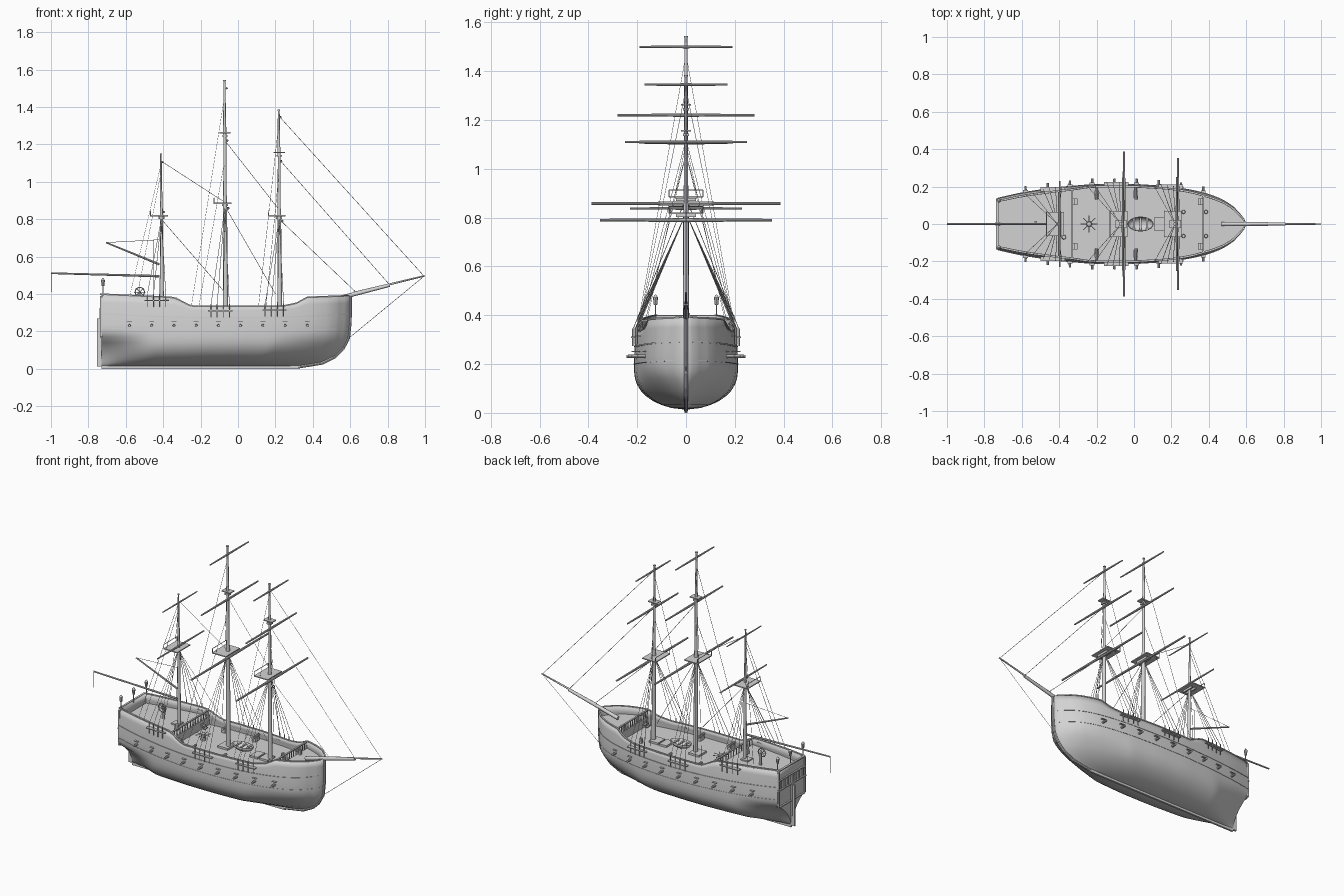
import bpy, bmesh, math
from mathutils import Vector

cube = bpy.data.objects.get("Cube")
if cube:
    bpy.data.objects.remove(cube, do_unlink=True)

grey = bpy.data.materials.new("light_grey")
grey.use_nodes = True
grey.diffuse_color = (0.65, 0.65, 0.65, 1)
grey.node_tree.nodes["Principled BSDF"].inputs["Base Color"].default_value = (0.65, 0.65, 0.65, 1)


# ---------- helpers ----------
def finish(name, bm, smooth=True):
    bmesh.ops.recalc_face_normals(bm, faces=bm.faces)
    me = bpy.data.meshes.new(name)
    bm.to_mesh(me)
    bm.free()
    me.materials.append(grey)
    ob = bpy.data.objects.new(name, me)
    bpy.context.collection.objects.link(ob)
    if smooth:
        bpy.ops.object.select_all(action='DESELECT')
        ob.select_set(True)
        bpy.context.view_layer.objects.active = ob
        bpy.ops.object.shade_smooth_by_angle(angle=math.radians(40))
    return ob


def tubes(name, rods, sides=8):
    """Rods given as (start, end, start radius, end radius)."""
    bm = bmesh.new()
    for p, q, r1, r2 in rods:
        p, q = Vector(p), Vector(q)
        d = q - p
        made = bmesh.ops.create_cone(bm, cap_ends=True, segments=sides, radius1=r1, radius2=r2, depth=d.length)
        rot = d.to_track_quat('Z', 'Y').to_matrix()
        for v in made['verts']:
            v.co = rot @ v.co + (p + q) / 2
    return finish(name, bm)


def boxes(name, items):
    """Boxes given as (centre, size)."""
    bm = bmesh.new()
    for c, s in items:
        for v in bmesh.ops.create_cube(bm, size=1)['verts']:
            v.co = Vector([c[i] + v.co[i] * s[i] for i in range(3)])
    return finish(name, bm, False)


def lerp(pts, x):
    if x <= pts[0][0]:
        return pts[0][1]
    for (a, fa), (b, fb) in zip(pts, pts[1:]):
        if x <= b:
            return fa + (fb - fa) * (x - a) / (b - a)
    return pts[-1][1]


def clamp(t):
    return max(0.0, min(1.0, t))


# ---------- hull shape ----------
STERN, BOW = -0.73, 0.597
PLAN = [(-.73, .138), (-.6, .168), (-.4, .197), (-.2, .213), (0, .213), (.2, .2),
        (.35, .175), (.45, .145), (.53, .1), (.575, .055), (.597, .012)]
SHEER = [(-.73, .4), (-.35, .383), (-.32, .372), (-.25, .335), (.23, .335), (.31, .35), (.37, .383), (.6, .392)]
STEM = [(.012, .33), (.035, .45), (.07, .52), (.11, .56), (.16, .588), (.25, BOW), (.4, BOW)]
BASE = .013


def half_beam(x, z):
    u = clamp((x - STERN) / (lerp(STEM, z) - STERN))
    xr = STERN + u * (BOW - STERN)
    d = min(.04, BOW - xr, xr - STERN)
    plan = (lerp(PLAN, xr - d) + lerp(PLAN, xr) + lerp(PLAN, xr + d)) / 3
    t = clamp((z - BASE) / .167)
    full = (1 - (1 - t) ** 2.4) ** .55
    aft, fore = clamp((-.45 - xr) / .28) ** 1.3, clamp((xr - .2) / .4)
    sec = full + .9 * aft * (t ** 2.2 - full) + fore * (t ** .8 - full)
    return plan * sec * (1 - .1 * clamp((z - .2) / .2) ** 2)


def sheer(x):
    return lerp(SHEER, x)


# hull shell: rows of waterlines lofted from stern to stem
LOW = [BASE, .02, .033, .05, .07, .09, .115, .14, .17, .2, .235, .27]
stations = [1 - (1 - i / 56) ** 1.3 for i in range(57)]
bm = bmesh.new()
sides = []
for s in (1, -1):
    grid = []
    for u in stations:
        col = []
        for k in range(len(LOW) + 3):
            top = k - len(LOW) + 1
            z = LOW[min(k, len(LOW) - 1)]
            x = STERN + u * (lerp(STEM, z) - STERN)
            if top > 0:
                z += (sheer(x) - z) * top / 3
            col.append(bm.verts.new((x, s * half_beam(x, z), z)))
        grid.append(col)
    sides.append(grid)
    for a, b in zip(grid, grid[1:]):
        for k in range(len(a) - 1):
            bm.faces.new((a[k], b[k], b[k + 1], a[k + 1]))
for end in (0, -1):  # transom and stem closure
    a, b = sides[0][end], sides[1][end]
    for k in range(len(a) - 1):
        bm.faces.new((a[k], a[k + 1], b[k + 1], b[k]))
bmesh.ops.remove_doubles(bm, verts=bm.verts, dist=.0002)
hull = finish("hull", bm)
sol = hull.modifiers.new("planking", 'SOLIDIFY')
sol.thickness = .008
sol.offset = -1


# decks with bulkheads at the breaks
def deck(name, x0, x1, z, drop=.02):
    bm = bmesh.new()
    prev = None
    for i in range(25):
        x = x0 + (x1 - x0) * i / 24
        y = max(half_beam(x, z) - .004, .002)
        row = [bm.verts.new((x, sy * y, zz)) for sy, zz in ((-1, z), (1, z), (1, z - drop), (-1, z - drop))]
        if prev:
            for k in range(4):
                bm.faces.new((prev[k], row[k], row[(k + 1) % 4], prev[(k + 1) % 4]))
        else:
            bm.faces.new(row)
        prev = row
    bm.faces.new(prev)
    finish(name, bm, False)


WAIST, UPPER = .285, .338
deck("waist_deck", -.34, .38, WAIST)
deck("quarter_deck", -.726, -.33, UPPER, .07)
deck("fore_deck", .37, .592, UPPER, .07)


# strips following the hull side: wales and rail caps
def strip(name, x0, x1, zfun, w, h):
    bm = bmesh.new()
    for s in (1, -1):
        prev = None
        for i in range(49):
            x = x0 + (x1 - x0) * i / 48
            z = zfun(x)
            y = half_beam(x, z)
            row = [bm.verts.new((x, s * max(y + a, 0), z + b)) for a, b in
                   ((-.007, -h), (w, -h), (w, h), (-.007, h))]
            if prev:
                for k in range(4):
                    bm.faces.new((prev[k], row[k], row[(k + 1) % 4], prev[(k + 1) % 4]))
            prev = row
    finish(name, bm, False)


strip("rail_cap", STERN, .59, sheer, .003, .003)
strip("upper_wale", STERN, .59, lambda x: .272 + .05 * (x + .05) ** 2, .003, .003)
strip("lower_wale", STERN, .585, lambda x: .2 + .04 * (x + .05) ** 2, .002, .002)

# keel, stem and rudder
boxes("keel", [((-.2, 0, .009), (1.06, .012, .018))])
stem = [(.32, .009), (.45, .03), (.52, .065), (.56, .105), (.59, .16), (.6, .25), (.601, .39)]
tubes("stem_post", [((a, 0, b), (c, 0, d), .008, .008) for (a, b), (c, d) in zip(stem, stem[1:])])
boxes("rudder", [((-.742, 0, .14), (.026, .012, .255)), ((-.735, 0, .2), (.012, .02, .25))])

# stern gallery: mouldings, window frames and top rail
gallery = [((-.733, 0, z), (.012, 2 * half_beam(-.73, z), .007)) for z in (.17, .275, .335, .398)]
gallery += [((-.733, y * .035, .305), (.008, .005, .06)) for y in range(-3, 4)]
gallery += [((-.732, s * .128, .28), (.012, .01, .22)) for s in (1, -1)]
boxes("stern_gallery", gallery)

# masts: (x, foot, platform height, platform half width, crosstree height, top, radius)
MASTS = {"mizzen": (-.41, .33, .818, .065, None, 1.152, .010),
         "main": (-.07, .28, .885, .07, 1.262, 1.545, .0135),
         "fore": (.22, .28, .818, .07, 1.157, 1.385, .0125)}
for name, (x, foot, pz, pw, cz, top, r) in MASTS.items():
    mid = cz or pz + .1
    tubes(name + "_mast", [((x + .004, 0, foot), (x, 0, pz + .04), r, r * .8),
                           ((x, 0, pz), (x, 0, mid + .03), r * .7, r * .55),
                           ((x - .002, 0, mid - .02), (x - .002, 0, top), r * .6, r * .4),
                           ((x - .002, 0, top - .006), (x - .002, 0, top), r * .6, r * .6)], 12)
    boxes(name + "_top_platform", [((x - .013, 0, pz), (.095, 2 * pw, .006)),
                                   ((x + .012, 0, pz - .01), (.008, 1.2 * pw, .012)),
                                   ((x - .012, 0, pz - .01), (.008, 1.2 * pw, .012))])
    rails = [((x - .058, s * pw, pz), (x - .058, s * pw, pz + .028), .002, .002) for s in (1, -1)]
    rails.append(((x - .058, -pw, pz + .028), (x - .058, pw, pz + .028), .002, .002))
    tubes(name + "_platform_rail", rails, 6)
    if cz:
        boxes(name + "_crosstree", [((x, 0, cz), (.06, .042, .006)), ((x, 0, cz - .018), (.028, .026, .01))])

# yards tapering to both arms
for name, x, z, half, r in (("main_course", -.053, .858, .387, .008), ("main_topsail", -.058, 1.22, .28, .007),
                            ("main_topgallant", -.06, 1.5, .19, .006), ("fore_course", .235, .79, .353, .008),
                            ("fore_topsail", .23, 1.11, .25, .007), ("fore_topgallant", .228, 1.345, .17, .006),
                            ("mizzen_course", -.397, .838, .23, .006), ("mizzen_topsail", -.402, 1.105, .17, .005)):
    tubes(name + "_yard", [((x, 0, z), (x, s * half, z), r, r * .65) for s in (1, -1)])

# bowsprit, boom and gaff
tubes("bowsprit", [((.47, 0, .36), (.81, 0, .447), .012, .009), ((.62, 0, .405), (.998, 0, .497), .007, .004)], 10)
tubes("boom", [((-.42, 0, .495), (-.999, 0, .511), .0065, .0045)])
tubes("gaff", [((-.42, 0, .558), (-.705, 0, .675), .006, .004)])

# stays on the centre line
STAYS = [(.22, 1.35, .995, .495), (.22, 1.12, .81, .45), (.22, .8, .63, .41), (.995, .495, .6, .17),
         (-.07, 1.22, .22, .85), (-.07, .87, .2, .4), (-.41, .8, -.08, .42), (-.41, 1.11, -.07, .89),
         (-.999, .511, -.999, .41), (-.705, .675, -.42, .69), (-.45, .69, -.45, .4)]
tubes("stays", [((a, 0, b), (c, 0, d), .0013, .0013) for a, b, c, d in STAYS], 4)

# channels, deadeyes, shrouds and backstays
plates, eyes, lines = [], [], []
for x, pz, top, cz, back in ((-.41, .8, 1.1, .365, -.58), (-.07, .86, 1.47, .31, -.25), (.22, .8, 1.33, .315, .11)):
    for s in (1, -1):
        xc = x - .025
        yc = half_beam(xc, cz) + .006
        plates.append(((xc, s * yc, cz), (.13, .024, .006)))
        for i in range(4):
            xi = xc - .05 + i * .033
            yo = half_beam(xi, cz) + .012
            eyes.append(((xi, s * yo, cz - .035), (xi, s * yo, cz + .035), .0025, .0025))
            lines.append(((xi, s * yo, cz + .03), (x, s * .008, pz), .0014, .0014))
        for dx, h in ((0, top), (.04, pz + .26)):
            yb = half_beam(back + dx, cz)
            lines.append(((back + dx, s * yb, cz + .02), (x, 0, h), .0011, .0011))
boxes("channels", plates)
tubes("deadeyes", eyes, 6)
tubes("shrouds", lines, 4)

# gun barrels along the side with their port lids
guns, lids = [], []
for i in range(9):
    x = -.58 + i * .1188
    y = half_beam(x, .232)
    for s in (1, -1):
        guns.append(((x, s * (y - .03), .232), (x, s * (y + .032), .232), .0085, .006))
        lids.append(((x, s * (y + .004), .252), (.026, .014, .003)))
tubes("gun_barrels", guns)
boxes("gun_port_lids", lids)

# deck guns on carriages
boxes("gun_carriages", [((x, s * .16, WAIST + .012), (.024, .04, .022)) for x in (-.2, .01) for s in (1, -1)])
tubes("deck_guns", [((x, s * .13, WAIST + .028), (x, s * .195, WAIST + .028), .008, .006)
                    for x in (-.2, .01) for s in (1, -1)])

# balustrades at the deck breaks
for name, x in (("quarter", -.33), ("fore", .37)):
    w = half_beam(x, .37) - .006
    posts = [((x, -w + 2 * w * i / 14, UPPER), (x, -w + 2 * w * i / 14, .378), .003, .003) for i in range(15)]
    tubes(name + "_balusters", posts, 6)
    boxes(name + "_balustrade_rail", [((x, 0, .379), (.01, 2 * w, .006))])

# hatches, mast bitts and ladders
boxes("hatches", [((.135, 0, WAIST + .006), (.05, .075, .012)), ((-.08, 0, WAIST + .006), (.07, .075, .012)),
                  ((.2, 0, WAIST + .006), (.06, .07, .012)), ((-.42, 0, UPPER + .004), (.05, .05, .008))])
tubes("bitts", [((x, s * .065, z), (x, s * .065, z + .03), .011, .009)
                for x, z in ((.265, WAIST), (.385, UPPER)) for s in (1, -1)])
boxes("ladders", [((sx * (.015 - i * .012) + x, s * .12, WAIST + .045 - i * .012), (.012, .035, .004))
                  for x, sx in ((-.33, -1), (.37, 1)) for s in (1, -1) for i in range(4)])

# ship's boat: lower half of a stretched sphere, hollowed
bm = bmesh.new()
bmesh.ops.create_uvsphere(bm, u_segments=20, v_segments=12, radius=1)
bmesh.ops.delete(bm, geom=[v for v in bm.verts if v.co.z > .01], context='VERTS')
for v in bm.verts:
    v.co = Vector((.035 + v.co.x * .07, v.co.y * .04, WAIST + .043 + v.co.z * .036))
boat = finish("ships_boat", bm)
shell = boat.modifiers.new("planks", 'SOLIDIFY')
shell.thickness = .004
boxes("boat_thwarts", [((x, 0, WAIST + .036), (.01, .066, .003)) for x in (0, .035, .07)])

# capstan with bars
cap = [((-.24, 0, WAIST), (-.24, 0, WAIST + .04), .016, .012)]
cap += [((-.24, 0, WAIST + .034), (-.24 + .045 * math.cos(a), .045 * math.sin(a), WAIST + .034), .002, .002)
        for a in [i * math.pi / 4 for i in range(8)]]
tubes("capstan", cap)

# steering wheel, its stand, and the binnacle
ring = [(math.cos(i * math.pi / 8), math.sin(i * math.pi / 8)) for i in range(17)]
hub = Vector((-.525, 0, .41))
wheel = [(hub + Vector((a * .025, 0, b * .025)), hub + Vector((c * .025, 0, d * .025)), .0028, .0028)
         for (a, b), (c, d) in zip(ring, ring[1:])]
wheel += [(hub, hub + Vector((a * .031, 0, b * .031)), .0016, .0016) for a, b in ring[:16:2]]
tubes("steering_wheel", wheel, 6)
boxes("wheel_stand", [((-.525, .012, .372), (.014, .008, .075))])
tubes("binnacle", [((-.375, -.07, UPPER), (-.375, -.07, .375), .013, .011)])

# stern lanterns
lamps = []
for y in (-.125, 0, .125):
    lamps += [((-.722, y, .39), (-.722, y, .445), .003, .003), ((-.722, y, .443), (-.722, y, .473), .007, .0105),
              ((-.722, y, .473), (-.722, y, .485), .0105, .002)]
tubes("stern_lanterns", lamps)
